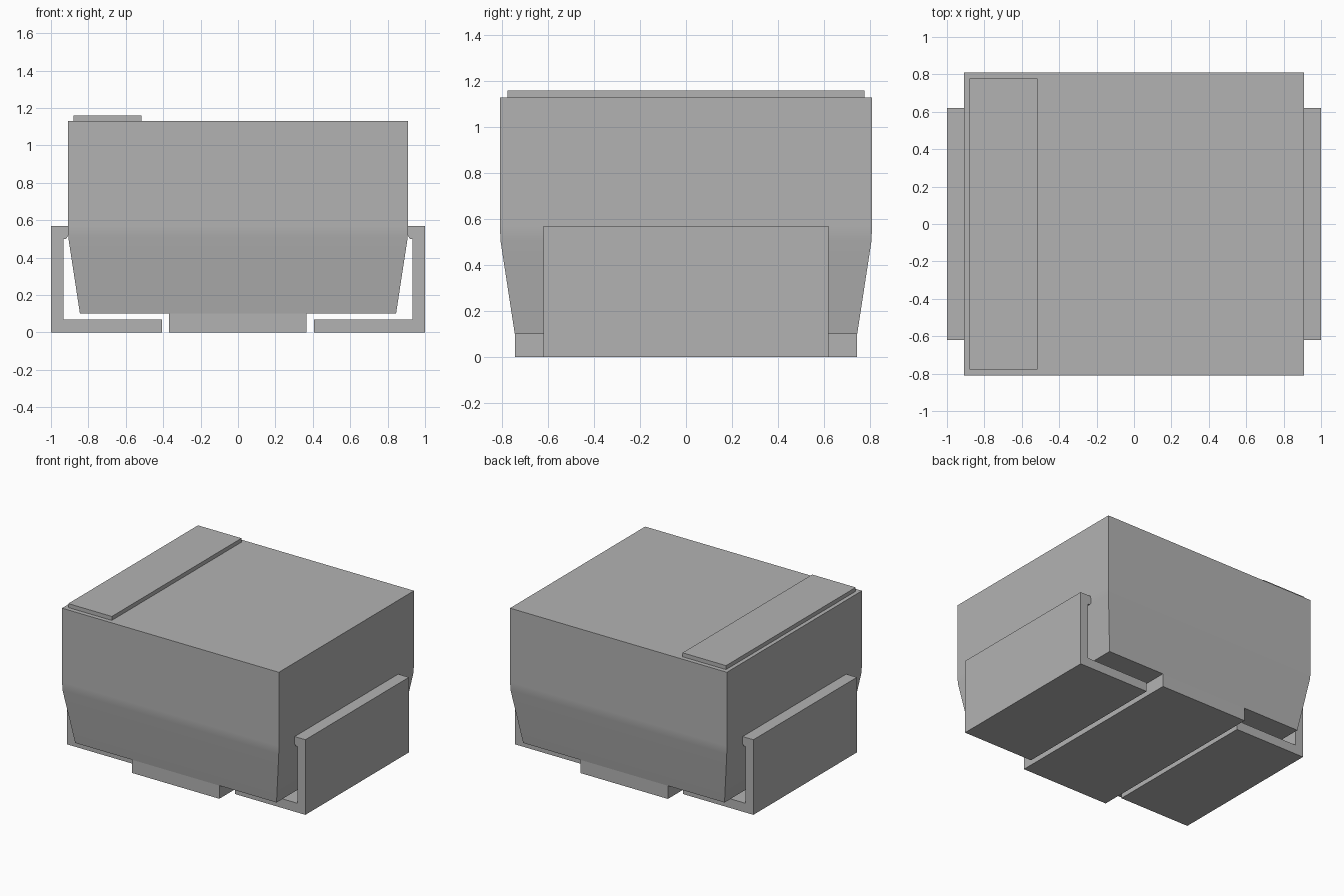
import bpy
import bmesh

cube = bpy.data.objects.get("Cube")
if cube:
    bpy.data.objects.remove(cube, do_unlink=True)

GREY = (0.45, 0.45, 0.45, 1.0)
grey = bpy.data.materials.new("plain_grey")
grey.use_nodes = True
grey.diffuse_color = GREY
grey.node_tree.nodes["Principled BSDF"].inputs["Base Color"].default_value = GREY


def finish(name, bm):
    bmesh.ops.recalc_face_normals(bm, faces=bm.faces[:])
    mesh = bpy.data.meshes.new(name)
    bm.to_mesh(mesh)
    bm.free()
    mesh.materials.append(grey)
    obj = bpy.data.objects.new(name, mesh)
    bpy.context.collection.objects.link(obj)
    return obj


def box(name, low, high):
    bm = bmesh.new()
    bmesh.ops.create_cube(bm, size=1)
    for v in bm.verts:
        v.co = [h if c > 0 else l for c, l, h in zip(v.co, low, high)]
    return finish(name, bm)


def extrude_profile(name, points, half_depth):
    """Extrude an (x, z) outline along y."""
    bm = bmesh.new()
    face = bm.faces.new([bm.verts.new((x, -half_depth, z)) for x, z in points])
    new = bmesh.ops.extrude_face_region(bm, geom=[face])["geom"]
    verts = [g for g in new if isinstance(g, bmesh.types.BMVert)]
    bmesh.ops.translate(bm, vec=(0, 2 * half_depth, 0), verts=verts)
    return finish(name, bm)


# Moulded case: straight upper half, tapering below a soft crease
bm = bmesh.new()
rings = []
for z, inset in [(0.10, 0.065), (0.505, 0.003), (0.57, 0), (1.13, 0)]:
    x, y = 0.91 - inset, 0.81 - inset
    rings.append([bm.verts.new((sx * x, sy * y, z))
                  for sx, sy in [(-1, -1), (1, -1), (1, 1), (-1, 1)]])
for a, b in zip(rings, rings[1:]):
    for i in range(4):
        j = (i + 1) % 4
        bm.faces.new((a[i], a[j], b[j], b[i]))
bm.faces.new(rings[0])
bm.faces.new(rings[-1])
case = finish("case", bm)
bpy.context.view_layer.objects.active = case
case.select_set(True)
bpy.ops.object.shade_smooth_by_angle(angle=0.5)
case.select_set(False)
soften = case.modifiers.new("crease_shading", 'WEIGHTED_NORMAL')
soften.keep_sharp = True

# Centre foot and polarity bar
box("centre_foot", (-0.37, -0.745, 0), (0.365, 0.745, 0.10))
box("polarity_bar", (-0.88, -0.777, 1.13), (-0.515, 0.777, 1.16))

# Folded terminals, with a small lip gripping the case
clip = [(0.407, 0), (1, 0), (1, 0.57), (0.908, 0.57), (0.908, 0.515),
        (0.92, 0.5), (0.932, 0.5), (0.932, 0.07), (0.407, 0.07)]
for name, side in [("left_terminal", 1), ("right_terminal", -1)]:
    extrude_profile(name, [(side * x, z) for x, z in clip], 0.62)
